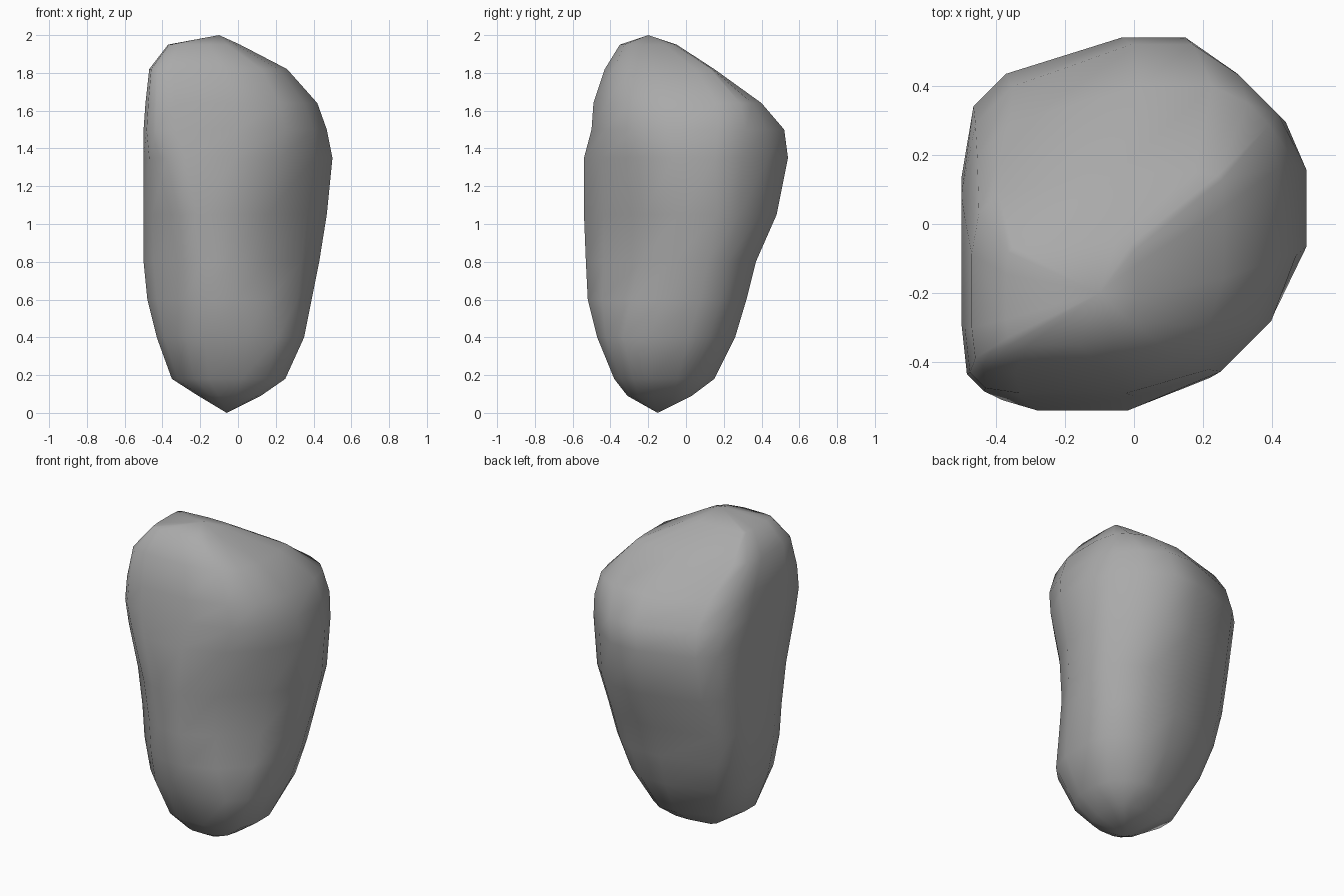
import bpy, bmesh, math
from mathutils import Vector

default_cube = bpy.data.objects.get("Cube")
if default_cube:
    bpy.data.objects.remove(default_cube, do_unlink=True)

# Height, then reach of the boulder towards
# +x, +x+y, +y, -x+y, -x, -x-y, -y, +x-y, all in hundredths
LEVELS = [
    (9, 12, 7, 3, 13, 21, 31, 31, 25),
    (18, 25, 18, 15, 22, 35, 41, 38, 35),
    (40, 35, 31, 26, 36, 43, 50, 47, 45),
    (60, 39, 38, 32, 44, 48, 53, 52, 43),
    (80, 43, 43, 37, 49, 50, 54, 53, 41),
    (105, 47, 50, 48, 53, 50, 57, 54, 42),
    (135, 50, 52, 54, 57, 50, 63, 54, 47),
    (150, 47, 52, 52, 53, 50, 65, 50, 48),
    (164, 42, 48, 40, 46, 49, 64, 49, 45),
    (182, 26, 27, 15, 34, 47, 60, 43, 36),
    (195, 1, -5, -5, 20, 37, 49, 35, 19),
]
# Where the stone touches each side plane, as a span of that side
TOUCH = [(0.25, 0.8), (0.2, 0.65), (0.1, 0.5), (0.45, 0.85),
         (0.25, 0.8), (0.2, 0.8), (0.15, 0.7), (0.25, 0.75)]
SIDES = len(TOUCH)
STEP = math.tau / SIDES


def corner(reach, i, z):
    """Point where two neighbouring side planes of a level meet."""
    a, b = reach[i], reach[(i + 1) % SIDES]
    across = (b - a * math.cos(STEP)) / math.sin(STEP)
    c, s = math.cos(i * STEP), math.sin(i * STEP)
    return Vector((a * c - across * s, a * s + across * c, z))


def outline(reach, z):
    """Cross-section with its corners worn off."""
    corners = [corner(reach, i, z) for i in range(SIDES)]
    return [corners[i - 1].lerp(corners[i], t)
            for i, span in enumerate(TOUCH) for t in span]


def make_material(name, colour):
    material = bpy.data.materials.new(name)
    material.use_nodes = True
    material.diffuse_color = colour
    shader = material.node_tree.nodes["Principled BSDF"]
    shader.inputs["Base Color"].default_value = colour
    return material


# Stack the levels into a closed faceted stone
bm = bmesh.new()
rings = []
for z, *reach in LEVELS:
    points = outline([r / 100 for r in reach], z / 100)
    rings.append([bm.verts.new(p) for p in points])
bottom_tip = bm.verts.new((-0.06, -0.15, 0))
top_tip = bm.verts.new((-0.1, -0.2, 2))

count = len(rings[0])
for i in range(count):
    j = (i + 1) % count
    for low, high in zip(rings, rings[1:]):
        bm.faces.new((low[i], low[j], high[j], high[i]))
    bm.faces.new((bottom_tip, rings[0][j], rings[0][i]))
    bm.faces.new((top_tip, rings[-1][i], rings[-1][j]))

bmesh.ops.recalc_face_normals(bm, faces=bm.faces)
for face in bm.faces:
    face.smooth = True

mesh = bpy.data.meshes.new("boulder")
bm.to_mesh(mesh)
bm.free()
mesh.materials.append(make_material("stone grey", (0.4, 0.4, 0.4, 1)))
boulder = bpy.data.objects.new("boulder", mesh)
bpy.context.collection.objects.link(boulder)
